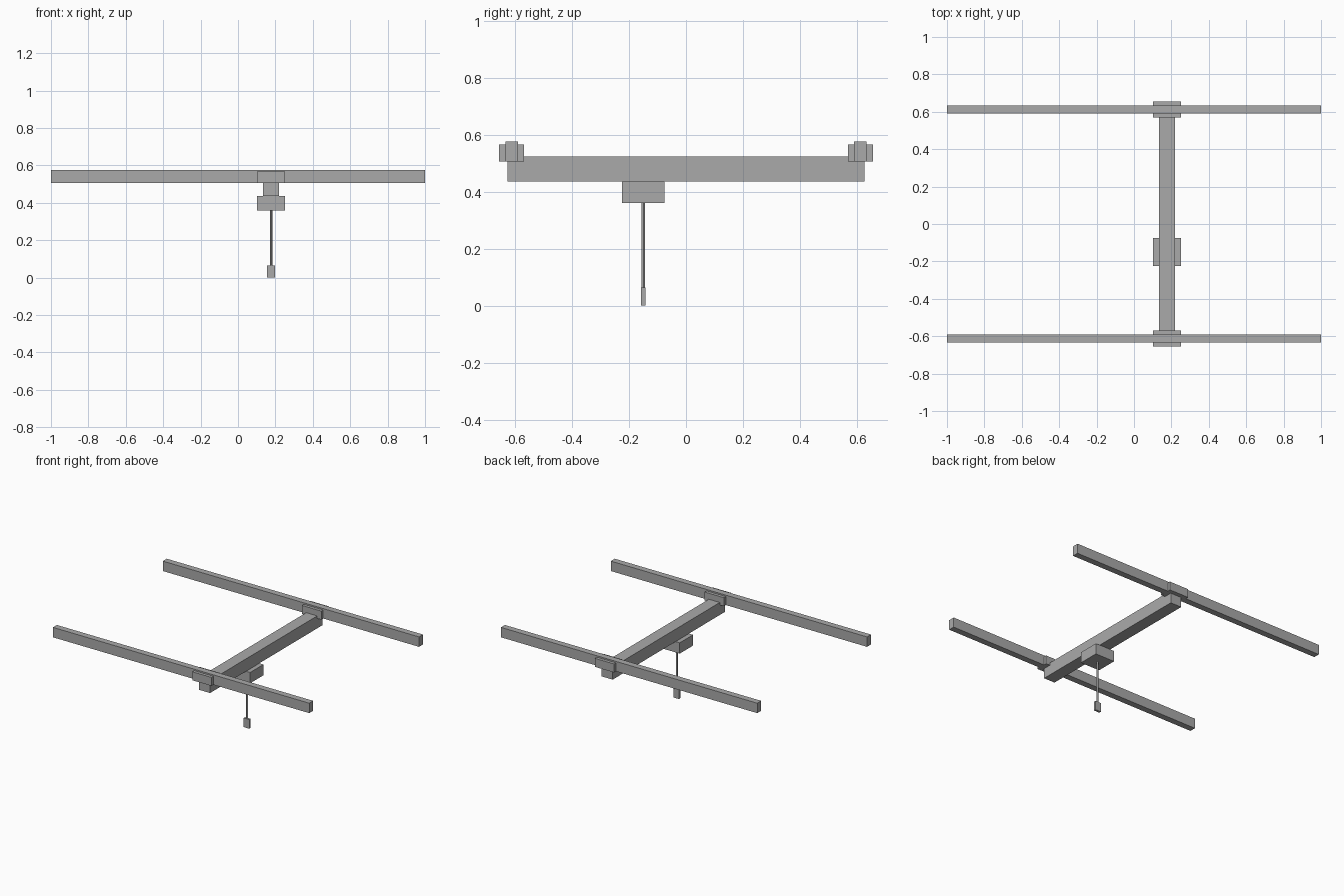
import bpy

cube = bpy.data.objects.get("Cube")
if cube:
    bpy.data.objects.remove(cube, do_unlink=True)

# One plain grey for the whole crane
GREY = (0.4, 0.4, 0.4, 1)
steel = bpy.data.materials.new("steel_grey")
steel.use_nodes = True
steel.diffuse_color = GREY
steel.node_tree.nodes["Principled BSDF"].inputs["Base Color"].default_value = GREY


def finish(name):
    ob = bpy.context.object
    ob.name = ob.data.name = name
    ob.data.materials.append(steel)
    return ob


def box(name, centre, size):
    bpy.ops.mesh.primitive_cube_add(size=1, location=centre)
    bpy.context.object.scale = size
    bpy.ops.object.transform_apply(location=False, rotation=False, scale=True)
    return finish(name)


BRIDGE_X = 0.177
TROLLEY_Y = -0.15
RAIL_Y = 0.612

# Runway rails with the end trucks that ride on them
for side, sign in (("front", -1), ("back", 1)):
    box(side + "_rail", (0, sign * RAIL_Y, 0.541), (2, 0.044, 0.07))
    box(side + "_end_truck", (BRIDGE_X, sign * RAIL_Y, 0.536), (0.15, 0.087, 0.06))

# Bridge girder spanning the rails
box("bridge_girder", (BRIDGE_X, 0, 0.48), (0.086, 1.252, 0.088))

# Hoist trolley, rope and hook block
box("hoist_trolley", (BRIDGE_X, TROLLEY_Y, 0.398), (0.15, 0.148, 0.076))
bpy.ops.mesh.primitive_cylinder_add(vertices=12, radius=0.0065, depth=0.33,
                                    location=(BRIDGE_X, TROLLEY_Y, 0.197))
finish("hoist_rope")
bpy.ops.object.shade_smooth_by_angle()
box("hook_block", (BRIDGE_X, TROLLEY_Y, 0.032), (0.043, 0.016, 0.064))
